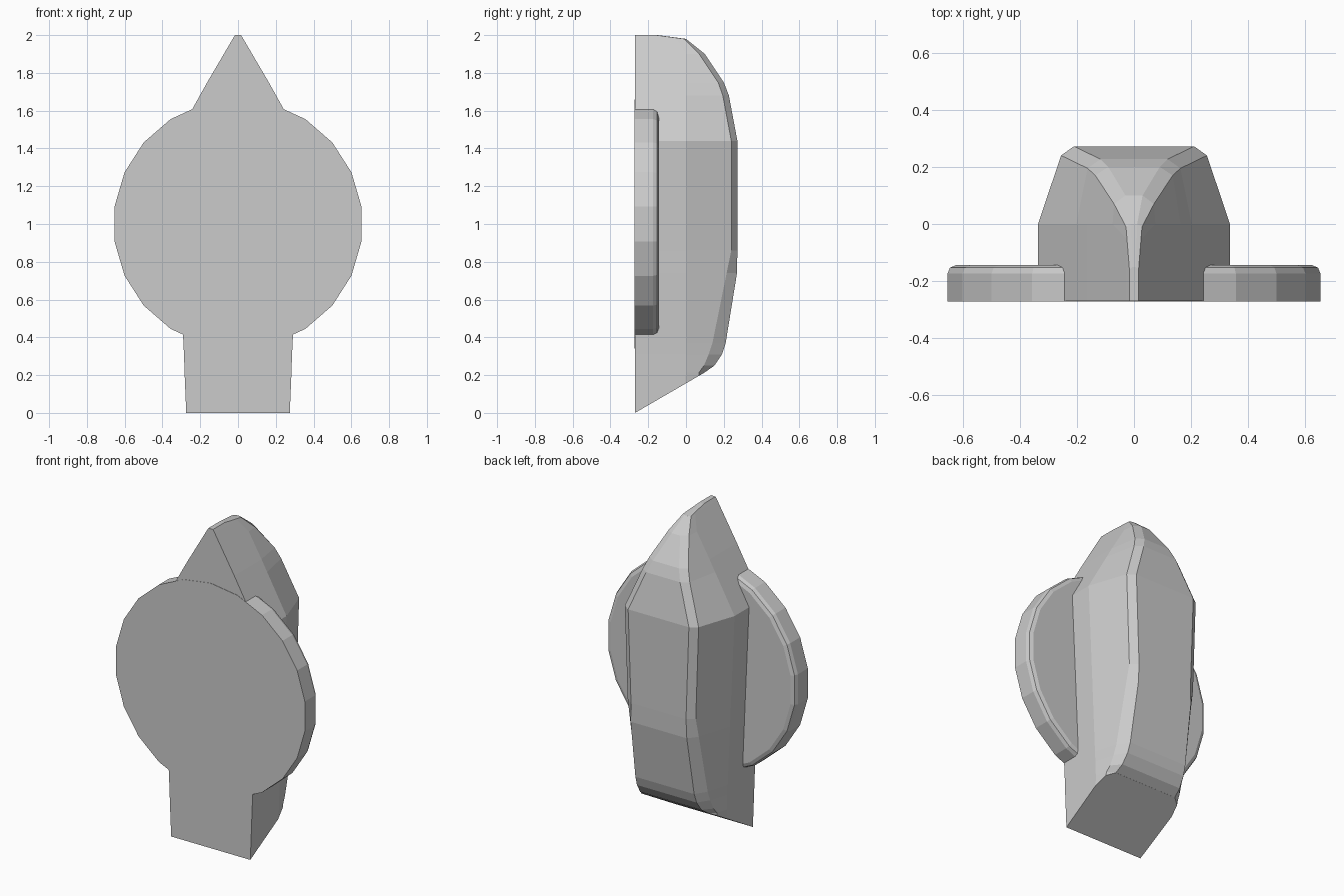
import bpy, bmesh, math
from mathutils import Vector

if "Cube" in bpy.data.objects:
    bpy.data.objects.remove(bpy.data.objects["Cube"])


def make_object(name, bm):
    bmesh.ops.recalc_face_normals(bm, faces=bm.faces)
    mesh = bpy.data.meshes.new(name)
    bm.to_mesh(mesh)
    bm.free()
    obj = bpy.data.objects.new(name, mesh)
    bpy.context.collection.objects.link(obj)
    return obj


FRONT = -0.27

# Pointed body, lofted from horizontal sections:
# height, half width, end of straight side, rear corner, rear face
SECTIONS = [
    (-0.10, 0.270, -0.02, 0.02, 0.05),
    (0.215, 0.283, 0.00, 0.07, 0.10),
    (0.25, 0.284, 0.00, 0.095, 0.15),
    (0.31, 0.286, 0.00, 0.12, 0.19),
    (0.37, 0.289, 0.00, 0.14, 0.21),
    (0.74, 0.305, 0.00, 0.215, 0.27),
    (0.86, 0.310, 0.00, 0.24, 0.272),
    (1.44, 0.336, 0.00, 0.24, 0.272),
    (1.68, 0.202, 0.00, 0.195, 0.227),
    (1.75, 0.163, 0.00, 0.17, 0.20),
    (1.90, 0.075, 0.00, 0.07, 0.10),
    (1.98, 0.028, -0.05, -0.01, 0.00),
    (2.00, 0.016, -0.20, -0.16, -0.15),
]
bm = bmesh.new()
rings = []
for z, w, side, corner, rear in SECTIONS:
    xc = w * (1 - max(corner, 0))
    xr = max(0.4 * w, xc - 0.045)
    half = [(w, FRONT), (w, side), (xc, corner), (xr, rear)]
    outline = half + [(-x, y) for x, y in reversed(half)]
    rings.append([bm.verts.new((x, y, z)) for x, y in outline])
for a, b in zip(rings, rings[1:]):
    for i in range(8):
        j = (i + 1) % 8
        bm.faces.new((a[i], a[j], b[j], b[i]))
bm.faces.new(rings[-1])

# Sloping underside
bmesh.ops.bisect_plane(bm, geom=bm.verts[:] + bm.edges[:] + bm.faces[:],
                       plane_co=(0, FRONT, 0), plane_no=Vector((0, 0.58, -1)),
                       clear_outer=True)
bmesh.ops.holes_fill(bm, edges=[e for e in bm.edges if e.is_boundary], sides=0)
make_object("pointed_body", bm)

# Round flange on the front, with a softened rear rim
SIDES = 22
bm = bmesh.new()
loops = []
for y in (FRONT - 0.002, -0.144):
    loops.append([bm.verts.new((0.66 * math.cos(t), y, 1 + 0.66 * math.sin(t)))
                  for t in (2 * math.pi * (k + 0.5) / SIDES for k in range(SIDES))])
for i in range(SIDES):
    j = (i + 1) % SIDES
    bm.faces.new((loops[0][i], loops[0][j], loops[1][j], loops[1][i]))
bm.faces.new(loops[0])
back = bm.faces.new(loops[1])
bmesh.ops.recalc_face_normals(bm, faces=bm.faces)
bmesh.ops.bevel(bm, geom=list(back.edges), offset=0.03, segments=2,
                profile=0.5, affect='EDGES')
make_object("round_flange", bm)
